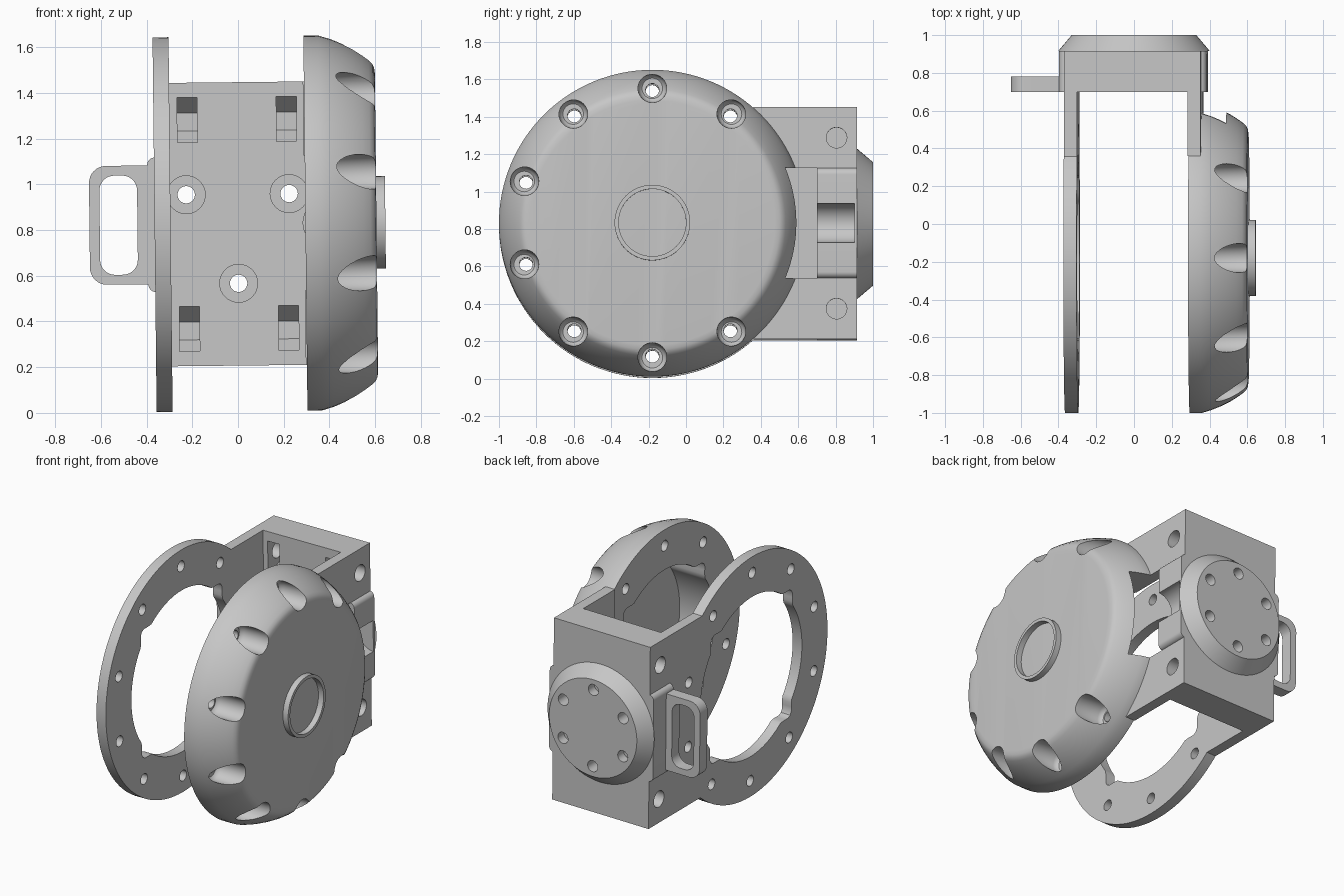
import bpy, bmesh, math
from mathutils import Matrix

cube = bpy.data.objects.get("Cube")
if cube:
    bpy.data.objects.remove(cube, do_unlink=True)

mat = bpy.data.materials.new("plain grey")
mat.use_nodes = True
GREY = (0.57, 0.57, 0.57, 1)
mat.diffuse_color = GREY
mat.node_tree.nodes["Principled BSDF"].inputs["Base Color"].default_value = GREY

AXIS_Y = -0.18      # wheel axis position
BOLT_R = 0.71
parts = []


def circle(r, u=0, v=0, n=96):
    return [(u + r * math.cos(2 * math.pi * i / n), v + r * math.sin(2 * math.pi * i / n))
            for i in range(n)]


def rect(u0, u1, h, v=0):
    return [(u0, v - h), (u1, v - h), (u1, v + h), (u0, v + h)]


def round_rect(u0, u1, h, r):
    pts = []
    for k, (cu, cv) in enumerate(((u1 - r, h - r), (u0 + r, h - r), (u0 + r, r - h), (u1 - r, r - h))):
        for i in range(9):
            a = math.pi / 2 * (k + i / 8)
            pts.append((cu + r * math.cos(a), cv + r * math.sin(a)))
    return pts


def loft(name, axis, sections):
    """Skin a capped solid through (position, outline) sections along x or y."""
    bm = bmesh.new()
    rings = []
    for pos, outline in sections:
        rings.append([bm.verts.new((pos, u, v) if axis == "x" else (u, pos, v)) for u, v in outline])
    n = len(rings[0])
    for a, b in zip(rings, rings[1:]):
        for i in range(n):
            j = (i + 1) % n
            bm.faces.new((a[i], a[j], b[j], b[i]))
    bm.faces.new(rings[0][::-1])
    bm.faces.new(rings[-1])
    bmesh.ops.recalc_face_normals(bm, faces=bm.faces)
    mesh = bpy.data.meshes.new(name)
    bm.to_mesh(mesh)
    bm.free()
    mesh.materials.append(mat)
    obj = bpy.data.objects.new(name, mesh)
    bpy.context.collection.objects.link(obj)
    return obj


def prism(name, axis, a, b, outline):
    return loft(name, axis, [(a, outline), (b, outline)])


def part(obj):
    parts.append(obj)
    return obj


def combine(obj, tool, operation="DIFFERENCE"):
    """Apply a boolean and discard the tool."""
    mod = obj.modifiers.new("bool", "BOOLEAN")
    mod.object, mod.operation, mod.solver = tool, operation, "EXACT"
    dg = bpy.context.evaluated_depsgraph_get()
    mesh = bpy.data.meshes.new_from_object(obj.evaluated_get(dg))
    obj.modifiers.clear()
    obj.data = mesh
    bpy.data.objects.remove(tool, do_unlink=True)


def bolt_spots(radius, skip=()):
    for k in range(10):
        if k not in skip:
            a = math.radians(18 + 36 * k)
            yield AXIS_Y + radius * math.cos(a), radius * math.sin(a)


def opening(a, b):
    """Round bore whose four corners are relieved by a square."""
    pts = []
    for i in range(160):
        t = 2 * math.pi * i / 160
        square = 0.437 / max(abs(math.cos(t)), abs(math.sin(t)))
        r = max(0.545, min(square, 0.602))
        pts.append((AXIS_Y + r * math.cos(t), r * math.sin(t)))
    return prism("opening_cutter", "x", a, b, pts)


# Left ring plate with its wall
left = part(prism("left_ring_plate", "x", -0.365, -0.295, circle(0.82, AXIS_Y, n=128)))
combine(left, prism("wall", "x", -0.365, -0.295, rect(0.3, 0.70, 0.62)), "UNION")
combine(left, opening(-0.5, -0.2))
for y, z in bolt_spots(BOLT_R):
    combine(left, prism("bolt_cutter", "x", -0.5, -0.2, circle(0.036, y, z, 24)))

# Domed cover, hollow inside
dome = [(0.295, 0.82), (0.36, 0.82), (0.41, 0.805), (0.46, 0.785), (0.51, 0.76), (0.55, 0.735),
        (0.58, 0.713), (0.595, 0.698), (0.603, 0.68), (0.606, 0.655)]
cover = part(loft("domed_cover", "x", [(x, circle(r, AXIS_Y, n=128)) for x, r in dome]))
combine(cover, opening(0.2, 0.555))
combine(cover, prism("notch_cutter", "x", 0.2, 0.49, rect(0.3, 0.8, 0.295)))
dent = [(0.40, 0.055), (0.41, 0.067), (0.43, 0.075), (0.58, 0.077), (0.66, 0.08)]
for y, z in bolt_spots(BOLT_R + 0.01, skip=(0, 9)):
    combine(cover, loft("dent_cutter", "x", [(x, circle(r, y, z, 32)) for x, r in dent]))
for y, z in bolt_spots(BOLT_R, skip=(0, 9)):
    combine(cover, prism("bolt_cutter", "x", 0.2, 0.5, circle(0.036, y, z, 24)))

# Raised hub rim on the cover
hub = part(prism("hub_rim", "x", 0.59, 0.645, circle(0.202, AXIS_Y, n=64)))
combine(hub, prism("hub_cutter", "x", 0.5, 0.7, circle(0.18, AXIS_Y, n=64)))

# Right wall with window
right = part(prism("right_wall", "x", 0.29, 0.36, rect(0.36, 0.70, 0.62)))
combine(right, opening(0.2, 0.5))
combine(right, prism("window_cutter", "x", 0.2, 0.5, rect(0.2, 0.70, 0.295)))

# Back block, side bosses and round mount
block = part(prism("back_block", "y", 0.70, 0.915, rect(-0.365, 0.36, 0.62)))
combine(block, prism("boss", "y", 0.70, 0.915, round_rect(-0.395, 0.388, 0.295, 0.035)), "UNION")
combine(block, prism("groove_cutter", "y", 0.6, 0.90, circle(0.105, 0.39, 0, 48)))
mount = part(loft("round_mount", "y", [(0.915, circle(0.402)), (1.0, circle(0.33))]))

# Mounting holes: alternate ones run right through with a counterbore
for k in range(6):
    a = math.radians(30 + 60 * k)
    x, z = 0.26 * math.cos(a), 0.26 * math.sin(a)
    through = k % 2 == 0
    combine(mount, prism("hole_cutter", "y", 0.8 if through else 0.935, 1.1, circle(0.038, x, z, 24)))
    if through:
        combine(block, prism("hole_cutter", "y", 0.6, 1.1, circle(0.038, x, z, 24)))
        combine(block, prism("bore_cutter", "y", 0.6, 0.80, circle(0.083, x, z, 32)))

# Nut slots and their side screw holes
for side in (-1, 1):
    for z in (-0.457, 0.457):
        x = 0.217 * side
        slot = [(0.6, z - 0.098), (0.805, z - 0.098), (0.885, z - 0.048), (0.885, z + 0.03),
                (0.805, z + 0.098), (0.6, z + 0.098)]
        combine(block, prism("slot_cutter", "x", x - 0.044, x + 0.044, slot))
        combine(block, prism("screw_cutter", "x", x, 0.5 * side, circle(0.055, 0.805, z, 32)))

# Strap loop on the left side
loop = part(prism("strap_loop", "y", 0.70, 0.78, round_rect(-0.65, -0.3, 0.26, 0.075)))
combine(loop, prism("loop_cutter", "y", 0.6, 0.9, round_rect(-0.605, -0.44, 0.217, 0.065)))

# Shared placement with a slight lean, then shading
place = Matrix.Translation((0, 0, 0.827)) @ Matrix.Rotation(-0.011, 4, "Y")
bpy.ops.object.select_all(action="DESELECT")
for obj in parts:
    obj.matrix_world = place
    obj.select_set(True)
bpy.context.view_layer.objects.active = parts[0]
bpy.ops.object.shade_smooth_by_angle(angle=math.radians(30))
